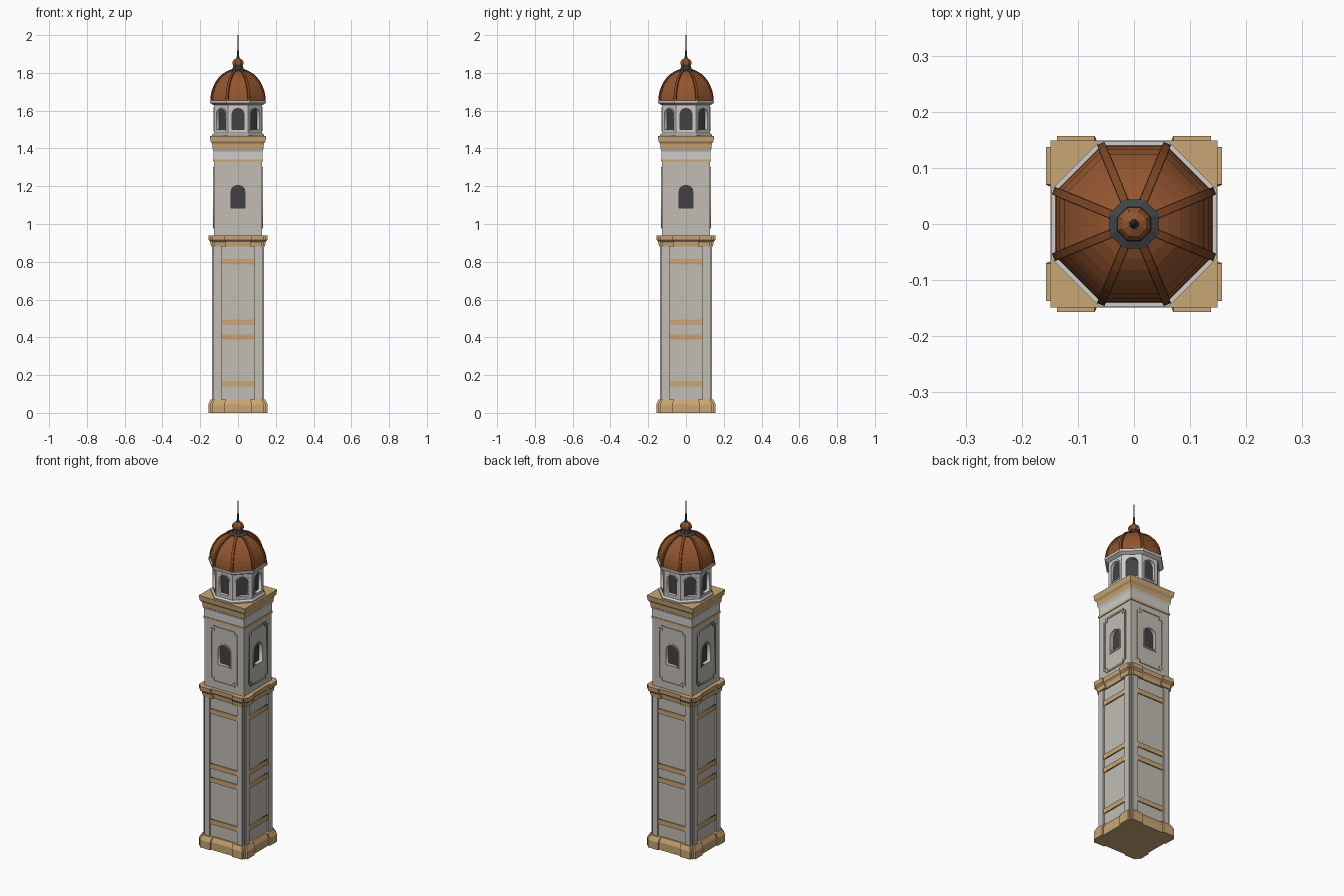
import bpy, bmesh, math
from mathutils import Matrix, Vector

if "Cube" in bpy.data.objects:
    bpy.data.objects.remove(bpy.data.objects["Cube"])


def material(name, r, g, b):
    m = bpy.data.materials.new(name)
    m.diffuse_color = (r, g, b, 1)
    m.use_nodes = True
    m.node_tree.nodes["Principled BSDF"].inputs["Base Color"].default_value = m.diffuse_color
    return m


WALL = material("grey_plaster", 0.54, 0.51, 0.46)
PALE = material("pale_plaster", 0.62, 0.60, 0.57)
TAN = material("tan_stone", 0.58, 0.38, 0.18)
TILE = material("brown_tile", 0.29, 0.09, 0.028)
RIB = material("dark_brown_rib", 0.20, 0.06, 0.018)
DARK = material("dark_glass", 0.055, 0.055, 0.06)
METAL = material("dark_metal", 0.05, 0.058, 0.065)


def finish(name, bm, mat):
    bmesh.ops.recalc_face_normals(bm, faces=bm.faces[:])
    me = bpy.data.meshes.new(name)
    bm.to_mesh(me)
    bm.free()
    me.materials.append(mat)
    ob = bpy.data.objects.new(name, me)
    bpy.context.collection.objects.link(ob)
    return ob


def loft(name, sections, mat):
    """Closed solid through stacked outlines: [(z, [(x, y), ...]), ...]"""
    bm = bmesh.new()
    rings = [[bm.verts.new((x, y, z)) for x, y in pts] for z, pts in sections]
    n = len(rings[0])
    for a, b in zip(rings, rings[1:]):
        for i in range(n):
            j = (i + 1) % n
            bm.faces.new((a[i], a[j], b[j], b[i]))
    bm.faces.new(rings[0][::-1])
    bm.faces.new(rings[-1])
    return finish(name, bm, mat)


def ngon(apothem, n):
    r = apothem / math.cos(math.pi / n)
    return [(r * math.cos((i + 0.5) * 2 * math.pi / n),
             r * math.sin((i + 0.5) * 2 * math.pi / n)) for i in range(n)]


def prism(name, n, profile, mat):
    return loft(name, [(z, ngon(a, n)) for a, z in profile], mat)


def pier_outline(d0, d1, u0, u1, c, s=1.0):
    """Square outline with two raised blocks per side and notched corners"""
    side = [(-c, -c), (-u1, -c), (-u1, -d1), (-u0, -d1), (-u0, -d0),
            (u0, -d0), (u0, -d1), (u1, -d1), (u1, -c)]
    out = []
    for k in range(4):
        a = k * math.pi / 2
        co, si = round(math.cos(a)), round(math.sin(a))
        out += [((x * co - y * si) * s, (x * si + y * co) * s) for x, y in side]
    return out


def plates(name, n, dist, thick, loops, mat):
    """Flat plate (first loop outside, others holes) on n sides, outer face at dist"""
    cu = bpy.data.curves.new(name, 'CURVE')
    cu.dimensions = '2D'
    cu.fill_mode = 'BOTH'
    cu.extrude = thick / 2
    for lp in loops:
        sp = cu.splines.new('POLY')
        sp.points.add(len(lp) - 1)
        for p, (u, v) in zip(sp.points, lp):
            p.co = (u, v, 0, 1)
        sp.use_cyclic_u = True
    tmp = bpy.data.objects.new(name + "_tmp", cu)
    bpy.context.collection.objects.link(tmp)
    dg = bpy.context.evaluated_depsgraph_get()
    me = bpy.data.meshes.new_from_object(tmp.evaluated_get(dg))
    bpy.data.objects.remove(tmp)
    bm = bmesh.new()
    stand = Matrix.Translation((0, -(dist - thick / 2), 0)) @ Matrix.Rotation(math.pi / 2, 4, 'X')
    for k in range(n):
        m = me.copy()
        m.transform(Matrix.Rotation(2 * math.pi * k / n, 4, 'Z') @ stand)
        bm.from_mesh(m)
        bpy.data.meshes.remove(m)
    bpy.data.meshes.remove(me)
    bmesh.ops.remove_doubles(bm, verts=bm.verts[:], dist=1e-6)
    return finish(name, bm, mat)


def rect(w, z0, z1):
    return [(-w, z0), (w, z0), (w, z1), (-w, z1)]


def arch(w, z0, z1, rise):
    pts = [(-w, z0), (w, z0)]
    return pts + [(w * math.cos(a), z1 - rise + rise * math.sin(a))
                  for a in [i * math.pi / 6 for i in range(7)]]


def notched(w, z0, z1, k):
    return [(-w + k, z0), (w - k, z0), (w - k, z0 + k), (w, z0 + k), (w, z1 - k), (w - k, z1 - k),
            (w - k, z1), (-w + k, z1), (-w + k, z1 - k), (-w, z1 - k), (-w, z0 + k), (-w + k, z0 + k)]


# Stone base and belt course with corner blocks
block = (0.148, 0.157, 0.07, 0.137, 0.146)
loft("base_plinth", [(z, pier_outline(*block, s)) for z, s in
                     [(0, 1), (0.045, 1), (0.065, 0.94), (0.07, 0.92)]], TAN)
loft("belt_course", [(z, pier_outline(*block, s)) for z, s in
                     [(0.88, 0.91), (0.905, 0.93), (0.915, 0.99), (0.94, 1)]], TAN)

# Lower shaft with corner piers and stone bands
shaft = pier_outline(0.127, 0.137, 0.088, 0.122, 0.13)
loft("lower_shaft", [(0.06, shaft), (0.89, shaft)], WALL)
for i, z in enumerate((0.155, 0.40, 0.48, 0.80)):
    plates(f"stone_band_{i + 1}", 4, 0.134, 0.009, [rect(0.086, z - 0.014, z + 0.014)], TAN)

# Upper shaft: walls with arched openings, dark core behind
plates("upper_walls", 4, 0.128, 0.02, [rect(0.1278, 0.93, 1.34), arch(0.036, 1.085, 1.205, 0.03)], WALL)
prism("upper_window_panes", 4, [(0.11, 0.95), (0.11, 1.33)], DARK)
plates("upper_window_frames", 4, 0.132, 0.006,
       [arch(0.043, 1.077, 1.213, 0.035), arch(0.036, 1.085, 1.205, 0.03)], WALL)
plates("panel_mouldings", 4, 0.133, 0.007,
       [notched(0.087, 0.975, 1.302, 0.017), notched(0.078, 0.984, 1.293, 0.017)], WALL)
prism("stripe", 4, [(0.132, 1.33), (0.132, 1.342)], TAN)
prism("frieze", 4, [(0.129, 1.34), (0.129, 1.385), (0.135, 1.40)], PALE)
prism("cornice", 4, [(0.134, 1.398), (0.137, 1.425), (0.146, 1.438), (0.149, 1.465)], TAN)

# Octagonal lantern with an arched window on each side
half = 0.127 * math.tan(math.pi / 8)
prism("lantern_foot", 8, [(0.137, 1.46), (0.137, 1.472), (0.129, 1.482)], PALE)
plates("lantern_walls", 8, 0.127, 0.018, [rect(half, 1.47, 1.642), arch(0.031, 1.50, 1.612, 0.026)], PALE)
prism("lantern_panes", 8, [(0.111, 1.47), (0.111, 1.64)], DARK)
plates("lantern_window_frames", 8, 0.130, 0.005,
       [arch(0.038, 1.493, 1.619, 0.031), arch(0.031, 1.50, 1.612, 0.026)], PALE)
prism("eave", 8, [(0.130, 1.63), (0.147, 1.64), (0.148, 1.654)], PALE)


# Dome in overlapping tile courses
def dome(t):
    return 0.138 * math.cos(t), 1.652 + 0.165 * math.sin(t)


COURSES, TOP = 8, math.radians(73)
profile = []
for i in range(COURSES):
    r0, z0 = dome(TOP * i / COURSES)
    r1, z1 = dome(TOP * (i + 1) / COURSES)
    profile += [(r0 + 0.002, z0), (r1 - 0.001 + 0.0015, z1 + 0.001)]
prism("dome_tiles", 8, profile, TILE)

# Ribs along the dome corners
bm = bmesh.new()
for k in range(8):
    a = (k + 0.5) * math.pi / 4
    out, side = Vector((math.cos(a), math.sin(a), 0)), Vector((-math.sin(a), math.cos(a), 0))
    prev = None
    for i in range(COURSES + 1):
        t = TOP * i / COURSES
        r, z = dome(t)
        r /= math.cos(math.pi / 8)
        nrm = out * math.cos(t) + Vector((0, 0, math.sin(t)))
        mid = out * r + Vector((0, 0, z))
        ring = [bm.verts.new(mid + nrm * h + side * w) for h, w in
                ((-0.008, -0.008), (-0.008, 0.008), (0.006, 0.007), (0.006, -0.007))]
        if prev:
            for j in range(4):
                bm.faces.new((prev[j], prev[(j + 1) % 4], ring[(j + 1) % 4], ring[j]))
        else:
            bm.faces.new(ring)
        prev = ring
    bm.faces.new(prev)
finish("dome_ribs", bm, RIB)

# Finial: cap, ball and spire
prism("finial_cap", 8, [(0.044, 1.80), (0.044, 1.815), (0.03, 1.821), (0.026, 1.836), (0.015, 1.84)], METAL)
prism("finial_ball", 8, [(0.03 * math.cos(math.radians(d)), 1.852 + 0.027 * math.sin(math.radians(d)))
                         for d in (-70, -45, -15, 15, 45, 75)], TILE)
prism("spire", 8, [(0.009, 1.872), (0.007, 1.885), (0.0045, 1.90), (0.0015, 2.0)], METAL)
